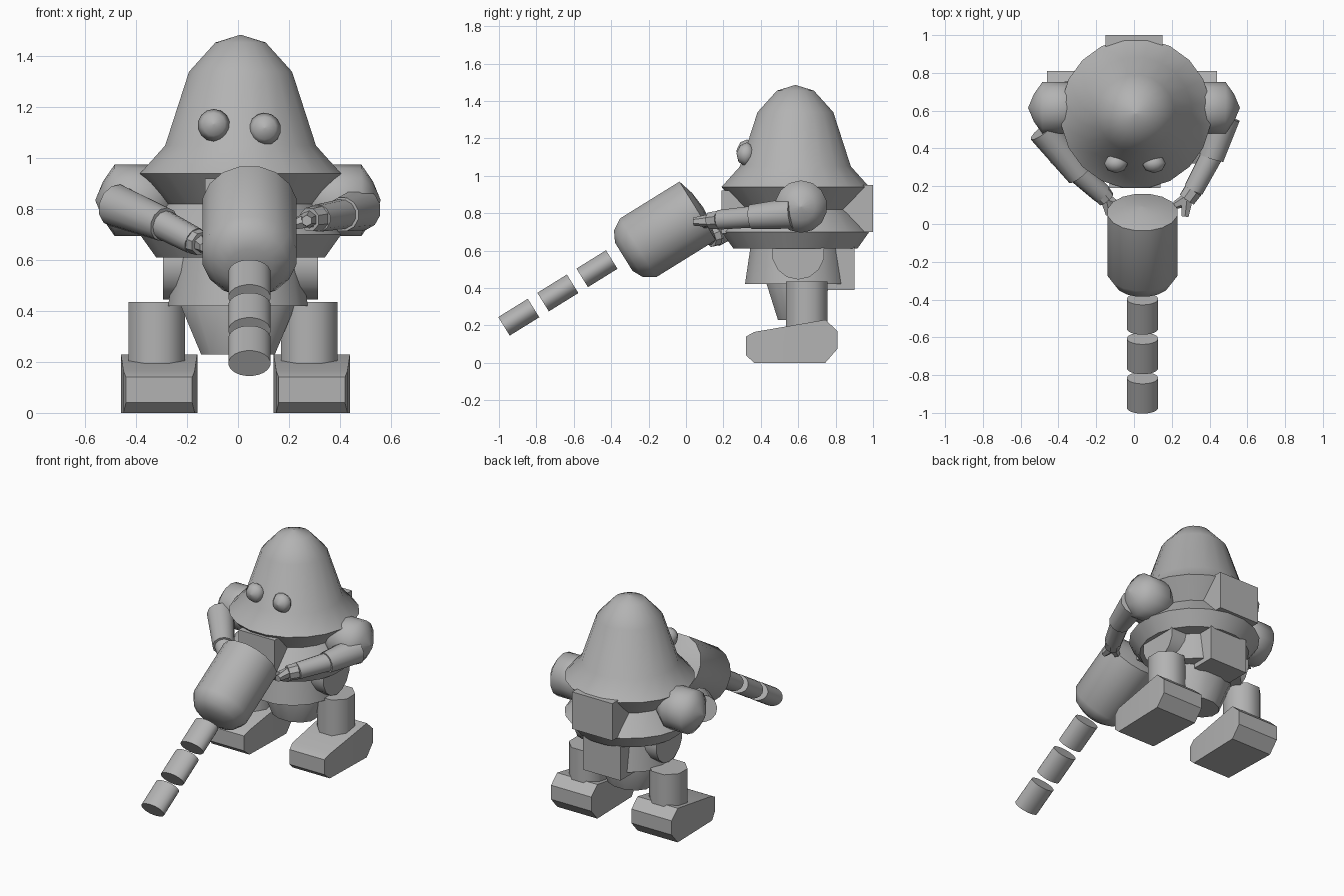
import bpy, bmesh, math
from mathutils import Vector, Matrix

if "Cube" in bpy.data.objects:
    bpy.data.objects.remove(bpy.data.objects["Cube"])

grey = bpy.data.materials.new("plain_grey")
grey.diffuse_color = (0.45, 0.45, 0.45, 1)
grey.use_nodes = True
grey.node_tree.nodes["Principled BSDF"].inputs["Base Color"].default_value = grey.diffuse_color


def finish(name, bm, angle=40):
    bmesh.ops.recalc_face_normals(bm, faces=bm.faces)
    me = bpy.data.meshes.new(name)
    bm.to_mesh(me)
    bm.free()
    me.materials.append(grey)
    ob = bpy.data.objects.new(name, me)
    bpy.context.collection.objects.link(ob)
    bpy.ops.object.select_all(action='DESELECT')
    ob.select_set(True)
    bpy.context.view_layer.objects.active = ob
    bpy.ops.object.shade_smooth_by_angle(angle=math.radians(angle))
    return ob


def loft(name, rings, angle=40):
    """Skin a list of vertex rings and cap both ends."""
    bm = bmesh.new()
    rows = [[bm.verts.new(p) for p in r] for r in rings]
    n = len(rows[0])
    for a, b in zip(rows, rows[1:]):
        for i in range(n):
            j = (i + 1) % n
            bm.faces.new((a[i], a[j], b[j], b[i]))
    bm.faces.new(rows[0])
    bm.faces.new(rows[-1])
    bmesh.ops.remove_doubles(bm, verts=bm.verts, dist=1e-4)
    return finish(name, bm, angle)


def lathe(name, origin, axis, profile, sides=16, sx=1.0, sy=1.0, angle=40):
    """Turn (radius, distance) points about an axis; sx, sy squash the section."""
    axis = Vector(axis).normalized()
    u = Vector((1, 0, 0)) if abs(axis.x) < 0.9 else Vector((0, 1, 0))
    u = (u - axis * u.dot(axis)).normalized()
    v = axis.cross(u)
    o = Vector(origin)
    rings = []
    for r, h in profile:
        r = max(r, 0.002)
        rings.append([o + axis * h
                      + u * (r * sx * math.cos(2 * math.pi * (i + .5) / sides))
                      + v * (r * sy * math.sin(2 * math.pi * (i + .5) / sides))
                      for i in range(sides)])
    return loft(name, rings, angle)


def tube(name, a, b, r0, r1, sides=12):
    d = Vector(b) - Vector(a)
    return lathe(name, a, d, [(r0, 0), (r1, d.length)], sides)


def box(name, lo, hi):
    bm = bmesh.new()
    bmesh.ops.create_cube(bm, size=1)
    lo, hi = Vector(lo), Vector(hi)
    for v in bm.verts:
        v.co = (lo + hi) / 2 + Vector(c * s for c, s in zip(v.co, hi - lo))
    return finish(name, bm)


# head dome, brim and grooved torso
lathe("head", (0.01, 0.585, 0), (0, 0, 1),
      [(0.40, 0.94), (0.30, 1.05), (0.205, 1.34), (0.10, 1.455), (0, 1.485)], 20)
lathe("torso", (0.01, 0.585, 0), (0, 0, 1),
      [(0.335, 0.61), (0.40, 0.70), (0.29, 0.82), (0.40, 0.94)], 20, angle=30)

# plates set into the groove and the waist
box("back_plate", (-0.15, 0.75, 0.70), (0.15, 1.0, 0.95))
box("chest_plate", (-0.13, 0.19, 0.69), (0.14, 0.42, 0.92))
box("belt_pouch", (-0.14, 0.74, 0.39), (0.14, 0.90, 0.62))

# waist skirt, pelvis
lathe("waist_skirt", (0.0, 0.59, 0), (0, 0, 1), [(0.28, 0.42), (0.25, 0.62)], 16)
lathe("pelvis", (0.0, 0.6, 0), (0, 0, 1),
      [(0.15, 0.23), (0.25, 0.46), (0.24, 0.5)], 12, sx=1, sy=0.75)

# eyes
for x, z in ((-0.095, 1.13), (0.105, 1.115)):
    lathe("eye", (x, 0.32, z), (0, -1, 0.1),
          [(0, -0.05), (0.045, -0.035), (0.064, 0), (0.045, 0.035), (0, 0.05)], 14, angle=60)

# shoulders, hip guards, legs and feet on both sides
for s in (-1, 1):
    lathe("shoulder", (0, 0.615, 0.835), (s, 0, 0),
          [(0.06, 0.24), (0.14, 0.34), (0.14, 0.485), (0.075, 0.53), (0, 0.56)], 14, angle=60)
    lathe("hip_guard", (0.01, 0.6, 0.585), (s, 0, 0),
          [(0.14, 0.17), (0.14, 0.305)], 14)
    cx = 0.30 * s - 0.01
    lathe("leg", (cx - 0.01, 0.645, 0), (0, 0, 1),
          [(0.12, 0.12), (0.12, 0.435)], 8, angle=50)
    rings = []
    for y, w, z0, z1 in ((0.32, 0.13, 0.04, 0.14), (0.365, 0.14, 0, 0.165),
                         (0.745, 0.15, 0, 0.23), (0.81, 0.15, 0.075, 0.17)):
        rings.append([(cx - w, y, z0), (cx + w, y, z0), (cx + w, y, z1), (cx - w, y, z1)])
    loft("foot", rings)

# arms: shoulder, elbow, wrist and hand points
arms = (
    ((0.48, 0.57, 0.80), (0.41, 0.35, 0.78), (0.315, 0.18, 0.765), (0.28, 0.13, 0.76),
     ((0.27, 0.04, 0.755), (0.22, 0.10, 0.74))),
    ((-0.48, 0.50, 0.815), (-0.29, 0.26, 0.74), (-0.17, 0.16, 0.675), (-0.145, 0.13, 0.665),
     ((-0.13, 0.05, 0.65), (-0.10, 0.11, 0.66))),
)
for shoulder, elbow, wrist, palm, tips in arms:
    tube("upper_arm", shoulder, elbow, 0.085, 0.068)
    back = Vector(elbow).lerp(Vector(shoulder), 0.1)
    tube("forearm", back, wrist, 0.06, 0.054)
    tube("hand", wrist, palm, 0.052, 0.048, 8)
    for tip in tips:
        tube("finger", palm, tip, 0.035, 0.022, 6)

# blaster body and three-piece barrel, sloping down to the front
aim = Vector((0, -0.85, -0.527)).normalized()
lathe("blaster_body", (0.045, -0.333, 0.567), aim,
      [(0, -0.50), (0.10, -0.49), (0.188, -0.465), (0.188, -0.09),
       (0.15, -0.03), (0.09, 0.0)], 16, angle=50)
for k in range(3):
    c = Vector((0.045, -0.476, 0.503)) + aim * 0.246 * k
    lathe("barrel_section", c, aim, [(1, -0.093), (1, 0.093)], 20, sx=0.083, sy=0.059)
